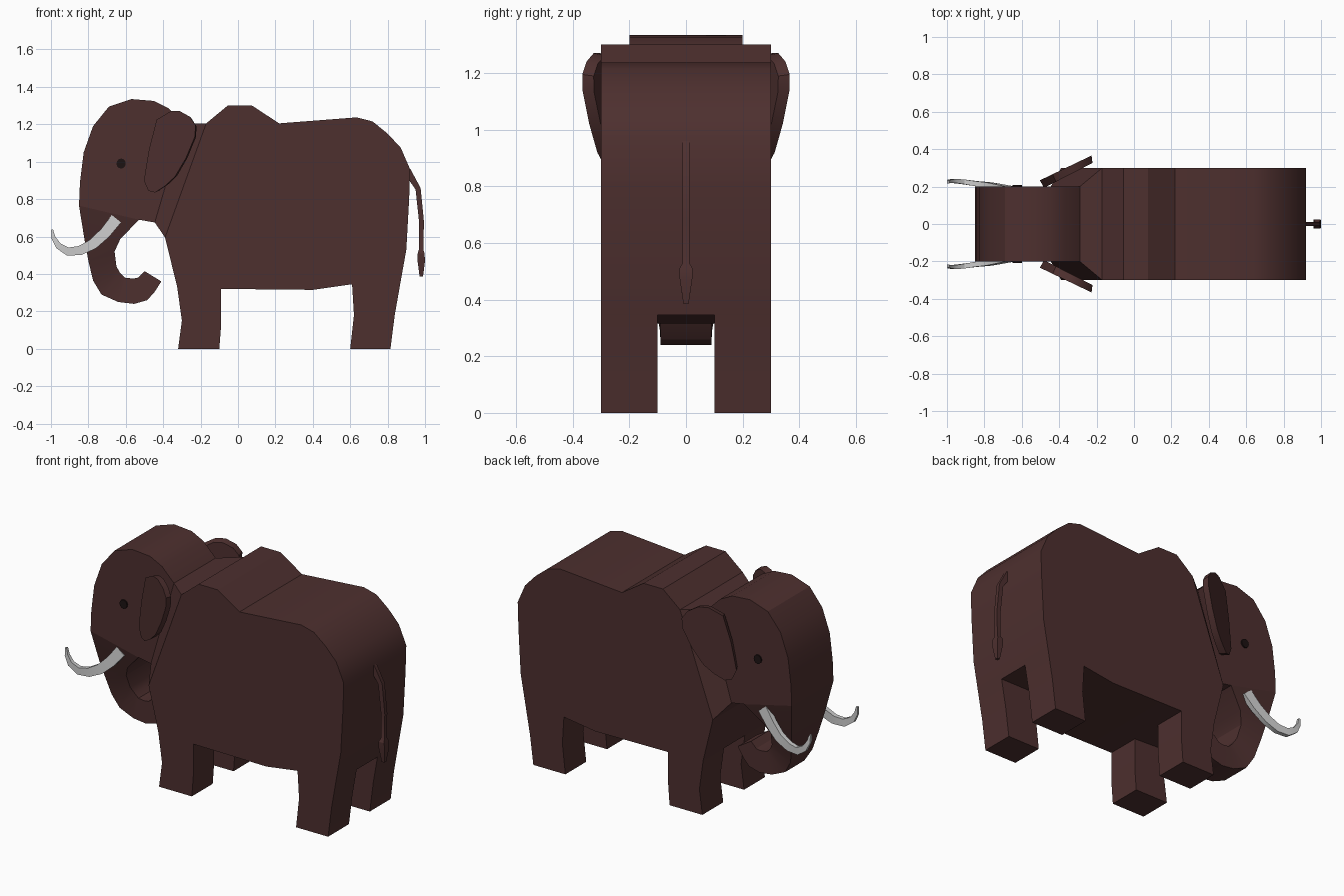
import bpy, bmesh, math
from mathutils import Vector

if "Cube" in bpy.data.objects:
    bpy.data.objects.remove(bpy.data.objects["Cube"])


def material(name, rgb):
    m = bpy.data.materials.new(name)
    m.diffuse_color = (*rgb, 1)
    m.use_nodes = True
    m.node_tree.nodes["Principled BSDF"].inputs["Base Color"].default_value = m.diffuse_color
    return m


HIDE = material("brown_hide", (0.075, 0.029, 0.028))
DARK = material("dark_eye", (0.012, 0.006, 0.006))


def make(name, verts, faces, mat=HIDE, smooth=True):
    me = bpy.data.meshes.new(name)
    me.from_pydata([tuple(v) for v in verts], [], faces)
    bm = bmesh.new()
    bm.from_mesh(me)
    bmesh.ops.recalc_face_normals(bm, faces=bm.faces)
    bm.to_mesh(me)
    bm.free()
    ob = bpy.data.objects.new(name, me)
    bpy.context.collection.objects.link(ob)
    if mat:
        me.materials.append(mat)
    if smooth:
        bpy.ops.object.select_all(action='DESELECT')
        ob.select_set(True)
        bpy.context.view_layer.objects.active = ob
        bpy.ops.object.shade_smooth_by_angle(angle=math.radians(30))
    return ob


def prism(name, near, far, **kw):
    """Join two matching outlines into a solid."""
    n = len(near)
    faces = [tuple(range(n)), tuple(range(n, 2 * n))]
    faces += [(i, (i + 1) % n, n + (i + 1) % n, n + i) for i in range(n)]
    return make(name, near + far, faces, **kw)


def extrude(name, profile, y0, y1, **kw):
    return prism(name, [(x, y0, z) for x, z in profile],
                 [(x, y1, z) for x, z in profile], **kw)


def loft(name, rings, **kw):
    n = len(rings[0])
    verts = [v for r in rings for v in r]
    faces = [tuple(range(n)), tuple(range(len(verts) - n, len(verts)))]
    for k in range(len(rings) - 1):
        a = k * n
        faces += [(a + i, a + (i + 1) % n, a + n + (i + 1) % n, a + n + i) for i in range(n)]
    return make(name, verts, faces, **kw)


def strip(name, path, **kw):
    """Four-sided tapering rod: path of (point, in-plane half size, y half size)."""
    pts = [Vector(p[0]) for p in path]
    rings = []
    for i, (p, r, w) in enumerate(path):
        t = pts[min(i + 1, len(pts) - 1)] - pts[max(i - 1, 0)]
        nrm = Vector((t.z, 0, -t.x)).normalized() * r
        side = Vector((0, w, 0))
        rings.append([pts[i] + nrm + side, pts[i] + nrm - side,
                      pts[i] - nrm - side, pts[i] - nrm + side])
    return loft(name, rings, **kw)


# Body block above the legs
extrude("body", [(-.17, 1.205), (-.055, 1.3), (.075, 1.3), (.22, 1.205), (.635, 1.237),
                 (.72, 1.215), (.80, 1.15), (.87, 1.075), (.92, .96), (.915, .8),
                 (.90, .53), (.867, .345), (.61, .345), (.40, .315), (-.09, .32),
                 (-.325, .33), (-.39, .595)], -.3, .3)

# Legs
front = [(-.325, .33), (-.09, .32), (-.09, .13), (-.10, 0), (-.32, 0), (-.30, .15)]
rear = [(.867, .345), (.61, .345), (.62, .18), (.60, 0), (.815, 0), (.838, .18)]
for s, side in ((-1, "right"), (1, "left")):
    extrude("front_leg_" + side, front, s * .1, s * .3)
    extrude("rear_leg_" + side, rear, s * .1, s * .3)

# Neck wedge between the wide body and the narrow head
prism("neck", [(-.29, -.2, 1.205), (-.29, .2, 1.205), (-.445, .2, .675), (-.445, -.2, .675)],
      [(-.17, -.3, 1.205), (-.17, .3, 1.205), (-.39, .3, .595), (-.39, -.3, .595)])

# Head
extrude("head", [(-.29, 1.205), (-.37, 1.285), (-.45, 1.325), (-.57, 1.335), (-.69, 1.295),
                 (-.775, 1.19), (-.825, 1.05), (-.845, .89), (-.85, .765),
                 (-.53, .69), (-.445, .675)], -.2, .2)

# Trunk: outer point, inner point, half width
trunk = [((-.85, .765), (-.53, .69), .2), ((-.82, .58), (-.63, .585), .16),
         ((-.80, .47), (-.66, .52), .13), ((-.775, .365), (-.65, .44), .105),
         ((-.73, .29), (-.63, .405), .092), ((-.64, .25), (-.605, .38), .09),
         ((-.555, .24), (-.56, .375), .09), ((-.485, .26), (-.535, .38), .09),
         ((-.445, .305), (-.518, .397), .09), ((-.41, .36), (-.50, .415), .09)]
loft("trunk", [[(o[0], -w, o[1]), (o[0], w, o[1]), (i[0], w, i[1]), (i[0], -w, i[1])]
               for o, i, w in trunk])

# Ears, eyes and tusks on both sides
ear = [(-.435, 1.225), (-.36, 1.27), (-.31, 1.27), (-.257, 1.24), (-.227, 1.195),
       (-.23, 1.135), (-.278, 1.02), (-.337, .92), (-.39, .87), (-.444, .835),
       (-.48, .845), (-.503, .90), (-.476, 1.065)]
tusk = [(-.65, .695, .183, .032), (-.71, .62, .195, .030), (-.775, .56, .208, .028),
        (-.845, .525, .216, .025), (-.91, .52, .225, .022), (-.96, .55, .23, .017),
        (-.987, .595, .228, .011), (-.994, .637, .225, .005)]
for s, side in ((-1, "right"), (1, "left")):
    outer = [(x, s * (.235 + .48 * (x + .5)), z) for x, z in ear]
    inner = [(-.39 + (x + .39) * .94 + .015, s * (.195 + .48 * (x + .5)),
              1.06 + (z - 1.06) * .96) for x, z in ear]
    prism("ear_" + side, outer, inner)
    eye = [(-.625 + .025 * math.cos(a * math.pi / 6), .99 + .027 * math.sin(a * math.pi / 6))
           for a in range(12)]
    extrude("eye_" + side, eye, s * .19, s * .208, mat=DARK)
    strip("tusk_" + side, [((x, s * y, z), r, .3 * r + .006) for x, z, y, r in tusk],
          mat=None)

# Tail with tuft
strip("tail", [((.905, 0, .95), .02, .012), ((.963, 0, .855), .014, .012),
               ((.981, 0, .68), .013, .012), ((.979, 0, .53), .012, .012),
               ((.979, 0, .51), .018, .023), ((.98, 0, .47), .02, .022),
               ((.98, 0, .385), .009, .009)])
